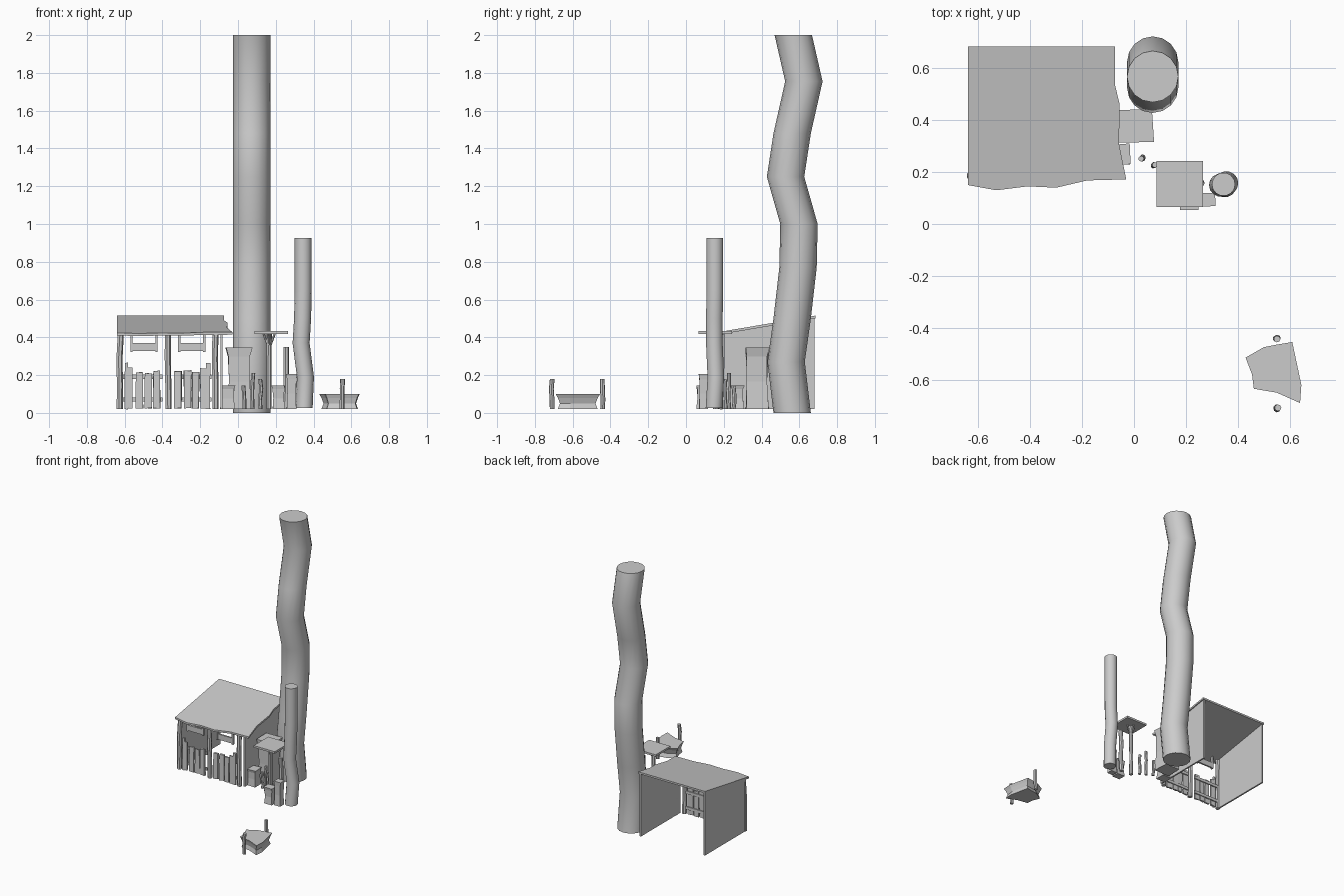
import bpy, bmesh, math, random
from mathutils import Vector

if "Cube" in bpy.data.objects:
    bpy.data.objects.remove(bpy.data.objects["Cube"])

random.seed(4)


def loft(name, rings, smooth=False):
    """Skin a stack of equal-length rings into a closed solid."""
    bm = bmesh.new()
    vr = [[bm.verts.new(p) for p in r] for r in rings]
    n = len(rings[0])
    for a, b in zip(vr, vr[1:]):
        for i in range(n):
            j = (i + 1) % n
            bm.faces.new((a[i], a[j], b[j], b[i]))
    bm.faces.new(vr[0][::-1])
    bm.faces.new(vr[-1])
    bmesh.ops.recalc_face_normals(bm, faces=bm.faces)
    me = bpy.data.meshes.new(name)
    bm.to_mesh(me)
    bm.free()
    ob = bpy.data.objects.new(name, me)
    bpy.context.collection.objects.link(ob)
    if smooth:
        bpy.ops.object.select_all(action='DESELECT')
        ob.select_set(True)
        bpy.context.view_layer.objects.active = ob
        bpy.ops.object.shade_smooth_by_angle(angle=math.radians(50))
    return ob


def log(name, path, r, sides):
    """Upright bent log made of level rings."""
    rings = [[(x + r * math.cos(math.tau * i / sides), y + r * math.sin(math.tau * i / sides), z)
              for i in range(sides)] for x, y, z in path]
    return loft(name, rings, True)


def stick(name, x, y, z0, z1, r=0.014, wob=0.004):
    """Thin, slightly crooked pole."""
    path = []
    for k in range(4):
        path.append((x + random.uniform(-wob, wob), y + random.uniform(-wob, wob),
                     z0 + (z1 - z0) * k / 3))
    return log(name, path, r, 7)


def box(name, x0, x1, y0, y1, z0, z1, jit=0.0):
    j = lambda: random.uniform(-jit, jit)
    ring = lambda z: [(x + j(), y + j(), z + j())
                      for x, y in ((x0, y0), (x1, y0), (x1, y1), (x0, y1))]
    return loft(name, [ring(z0), ring(z1)])


def beam(name, a, b, r):
    """Round bar between two points."""
    a, b = Vector(a), Vector(b)
    d = (b - a).normalized()
    u = d.orthogonal().normalized()
    v = d.cross(u)
    ring = lambda c: [c + u * (r * math.cos(t)) + v * (r * math.sin(t))
                      for t in (math.tau * i / 6 for i in range(6))]
    return loft(name, [ring(a), ring(b)])


def stump(name, x, y, w, d, z1):
    """Rough block, waisted in the middle."""
    rings = []
    for k, s in ((0, .95), (.45, .82), (.85, .9), (1, 1)):
        z = 0.02 + (z1 - 0.02) * k
        rings.append([(x + sx * w / 2 * s * random.uniform(.85, 1), y + sy * d / 2 * s * random.uniform(.85, 1), z)
                      for sx, sy in ((-1, -1), (1, -1), (1, 1), (-1, 1))])
    return loft(name, rings)


# Trunks
log("large_trunk", [(.072, y, z) for y, z in
    ((.562, 0), (.53, .27), (.562, .5), (.593, .77), (.598, 1.0), (.527, 1.25), (.562, 1.48), (.624, 1.755), (.568, 2.0))],
    .099, 16)
log("small_trunk", [(.35, .148, .025), (.357, .158, .19), (.334, .15, .37), (.342, .15, .5),
                    (.345, .153, .65), (.345, .153, .925)], .045, 14)

# Shed roof, sloping to the ragged front edge
outline = [(-.64, .685), (-.64, .15), (-.53, .13), (-.41, .145), (-.3, .14), (-.18, .168),
           (-.03, .172), (-.058, .31), (-.055, .46), (-.073, .535), (-.073, .685)]
roof_z = lambda y: .515 - .17 * (.685 - y)
loft("shed_roof", [[(x, y, roof_z(y) - t) for x, y in outline] for t in (.014, 0)])

# Shed side walls, open back
for side, x in (("left", -.632), ("right", -.087)):
    prof = [(.2, .02), (.68, .02), (.68, roof_z(.68) - .012), (.2, roof_z(.2) - .012)]
    loft(side + "_wall", [[(x + dx, y, z) for y, z in prof] for dx in (-.006, .006)])

# Shed front posts
for x in (-.625, -.37, -.122):
    stick("shed_post", x, .188, .02, .415, .017, .004)

# Picket fences between the posts
for xs, tops in (((-.578, -.522, -.475, -.43), (.24, .215, .21, .222)),
                 ((-.318, -.268, -.225, -.18), (.22, .225, .215, .235))):
    for x, t in zip(xs, tops):
        box("picket", x - .018, x + .018, .18, .194, .025, t, .003)
box("end_picket", -.17, -.148, .18, .194, .02, .265, .002)
box("end_picket", -.6, -.583, .18, .194, .02, .265, .002)
for x0, x1 in ((-.61, -.4), (-.34, -.14)):
    for z in (.06, .18):
        box("fence_rail", x0, x1, .194, .203, z, z + .022)

# Hanging boards under the roof edge
for x in (-.498, -.245):
    box("hanging_board", x - .066, x + .066, .19, .203, .328, .37)
    for s in (-1, 1):
        box("board_hanger", x + s * .066 - .006, x + s * .066 + .006, .187, .206, .322, .43)

# Stumps and blocks
stump("tall_stump", .005, .375, .145, .135, .347)
stump("short_stump", -.055, .268, .085, .085, .145)
stump("front_stump", .215, .085, .075, .065, .145)
stump("side_stump", .284, .093, .06, .055, .205)

# Loose stakes
for x, y, t in ((.03, .255, .145), (.077, .225, .212), (.12, .205, .18), (.252, .158, .35)):
    stick("stake", x, y, .02, t, .016 if t > .3 else .011, .004)

# Canopy board on a braced post
box("canopy", .087, .266, .066, .243, .418, .433)
stick("canopy_post", .165, .16, .02, .42, .014, .003)
for dx, dy in ((-.03, 0), (.03, 0), (0, .03), (0, -.03)):
    beam("canopy_brace", (.165, .16, .34), (.165 + dx, .16 + dy, .42), .006)

# Trough with two end poles
top = [(.43, -.515), (.5, -.475), (.55, -.465), (.61, -.455), (.645, -.62), (.64, -.69),
       (.55, -.65), (.462, -.635), (.455, -.58)]
cx, cy = .545, -.575
loft("trough", [[(cx + (x - cx) * s, cy + (y - cy) * s, z) for x, y in top]
                for s, z in ((.9, .02), (.8, .05), (.9, .08), (1, .1))])
for y in (-.44, -.71):
    stick("trough_pole", .55, y, .02, .18, .013, .005)
